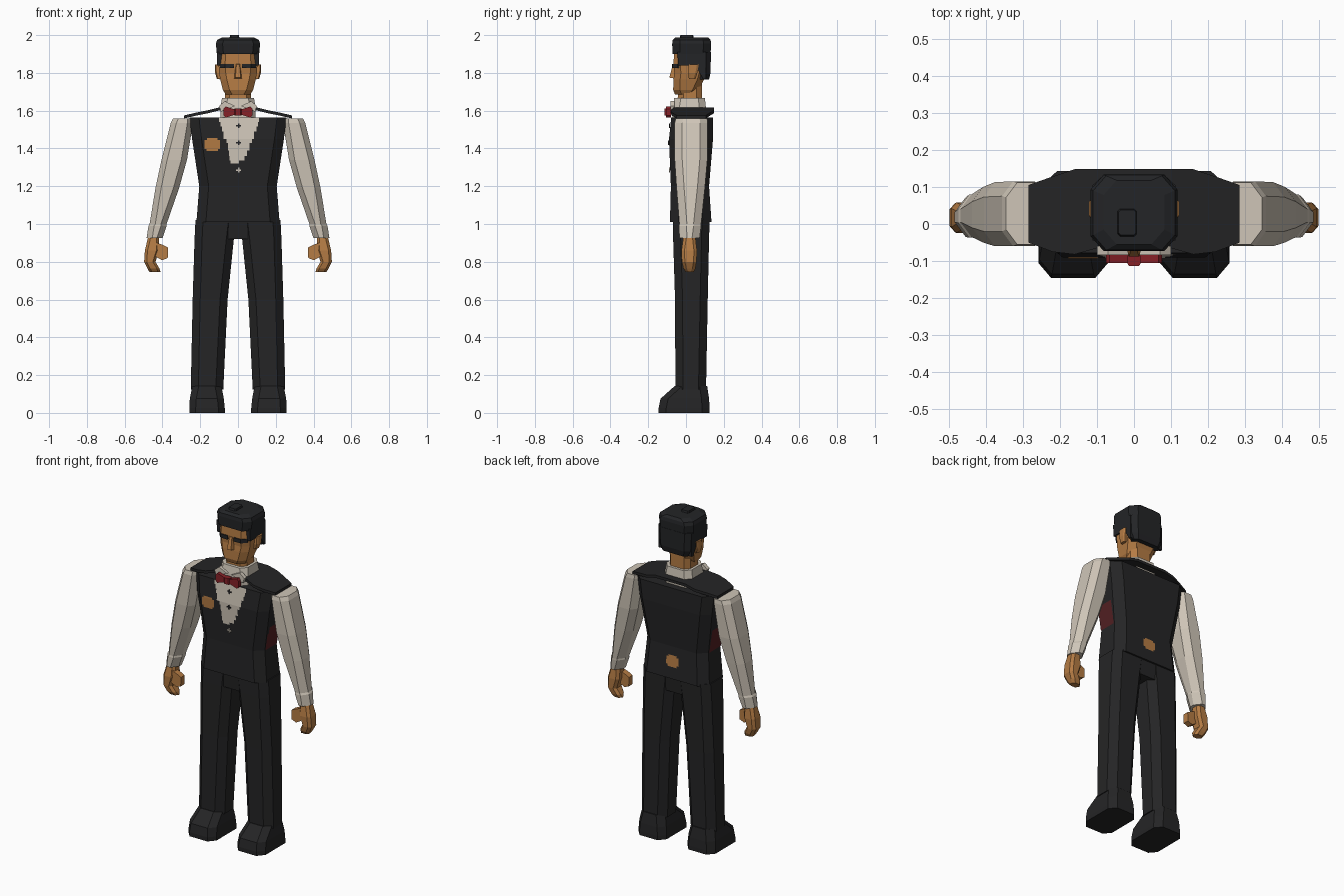
import bpy, bmesh
from mathutils import Vector


def material(name, rgb):
    m = bpy.data.materials.new(name)
    m.diffuse_color = (*rgb, 1)
    return m


BLACK = material("black cloth", (0.018, 0.018, 0.019))
HAIR = material("black hair", (0.017, 0.018, 0.020))
CREAM = material("cream shirt", (0.62, 0.56, 0.475))
SKIN = material("tan skin", (0.46, 0.20, 0.058))
RED = material("red silk", (0.24, 0.015, 0.020))
MAROON = material("maroon panel", (0.085, 0.014, 0.016))


def finish(name, bm, mat, mirror=False, fix=True):
    if fix:
        bmesh.ops.recalc_face_normals(bm, faces=bm.faces)
    me = bpy.data.meshes.new(name)
    bm.to_mesh(me)
    bm.free()
    me.materials.append(mat)
    ob = bpy.data.objects.new(name, me)
    bpy.context.collection.objects.link(ob)
    if mirror:
        ob.modifiers.new("mirror", 'MIRROR')
    return ob


def loft(name, rings, mat, mirror=False):
    """Skin a closed body through rings of equal point count."""
    bm = bmesh.new()
    vs = [[bm.verts.new(p) for p in r] for r in rings]
    n = len(vs[0])
    for a, b in zip(vs, vs[1:]):
        for i in range(n):
            j = (i + 1) % n
            bm.faces.new((a[i], a[j], b[j], b[i]))
    bm.faces.new(vs[0])
    bm.faces.new(vs[-1])
    return finish(name, bm, mat, mirror)


def octagon(z, x0, x1, y0, y1, cx, cy):
    """Chamfered rectangle at height z."""
    return [(x0 + cx, y0, z), (x1 - cx, y0, z), (x1, y0 + cy, z), (x1, y1 - cy, z),
            (x1 - cx, y1, z), (x0 + cx, y1, z), (x0, y1 - cy, z), (x0, y0 + cy, z)]


def body(name, rows, mat, cx, cy, mirror=False):
    """rows: z, x0, x1, y0, y1"""
    return loft(name, [octagon(*r, cx, cy) for r in rows], mat, mirror)


def prism(name, pts, a, b, axis, mat, mirror=False):
    """Extrude a side profile along x or a front profile along y."""
    put = (lambda p, d: (d, p[0], p[1])) if axis == 'x' else (lambda p, d: (p[0], d, p[1]))
    return loft(name, [[put(p, d) for p in pts] for d in (a, b)], mat, mirror)


# Waistcoat
VEST = [(1.01, 0.22, -0.085, 0.135), (1.20, 0.205, -0.08, 0.122),
        (1.45, 0.243, -0.09, 0.143), (1.565, 0.257, -0.078, 0.143)]
body("waistcoat", [(z, -w, w, a, b) for z, w, a, b in VEST], BLACK, 0.05, 0.045)


def at(z, k):
    """Waistcoat width, front or back depth at height z."""
    for p, q in zip(VEST, VEST[1:]):
        if z <= q[0] + 1e-6:
            return p[k] + (q[k] - p[k]) * (z - p[0]) / (q[0] - p[0])
    return VEST[-1][k]


SURF = {"front": (lambda u, z: (u, at(z, 2) - 0.003, z), Vector((0, -1, 0))),
        "back": (lambda u, z: (u, at(z, 3) + 0.003, z), Vector((0, 1, 0))),
        "right": (lambda u, z: (at(z, 1) + 0.003, u, z), Vector((1, 0, 0)))}


def patch(name, rows, side, mat, mirror=False):
    """Stepped inlay on the waistcoat; rows: z top, z bottom, left, right."""
    f, normal = SURF[side]
    bm = bmesh.new()
    for z1, z0, a, b in rows:
        face = bm.faces.new([bm.verts.new(f(u, z)) for u, z in ((a, z0), (b, z0), (b, z1), (a, z1))])
        face.normal_update()
        if face.normal.dot(normal) < 0:
            face.normal_flip()
    return finish(name, bm, mat, mirror, fix=False)


# Shirt front with stepped edges, and the badge-like inlays
patch("shirt_front", [(1.565, 1.54, -0.10, 0.112), (1.54, 1.515, -0.092, 0.105),
                      (1.515, 1.49, -0.085, 0.098), (1.49, 1.45, -0.078, 0.085),
                      (1.45, 1.43, -0.06, 0.075), (1.43, 1.39, -0.052, 0.062),
                      (1.39, 1.36, -0.048, 0.048), (1.36, 1.335, -0.045, 0.035),
                      (1.335, 1.32, -0.04, 0.005)], "front", CREAM)


def blob(name, x, z, side):
    patch(name, [(z + 0.035, z + 0.025, x - 0.028, x + 0.028), (z + 0.025, z - 0.022, x - 0.041, x + 0.041),
                 (z - 0.022, z - 0.034, x - 0.03, x + 0.03)], side, SKIN)


blob("chest_inlay", -0.137, 1.42, "front")
blob("back_inlay", 0.0, 1.115, "back")
patch("side_panel", [(1.34, 1.30, -0.025, 0.075), (1.30, 1.20, -0.035, 0.075)], "right", MAROON, True)

# Buttons as small crosses
for i, (z, mat) in enumerate([(1.52, BLACK), (1.43, BLACK), (1.285, CREAM)]):
    for w, h in ((0.013, 0.004), (0.004, 0.013)):
        y = at(z, 2) - 0.006
        prism(f"button_{i}", [(0.003 - w, z - h), (0.003 + w, z - h), (0.003 + w, z + h), (0.003 - w, z + h)],
              y, y + 0.005, 'y', mat)

# Sloped shoulder yoke
half = [(0.285, -0.05, 0.105, 1.575), (0.22, -0.075, 0.128, 1.59),
        (0.16, -0.082, 0.148, 1.602), (0.10, -0.065, 0.148, 1.617)]
stations = [(-x, a, b, z) for x, a, b, z in half] + half[::-1]
loft("shoulder_yoke", [[(x, a, z - 0.016), (x, b, z - 0.016), (x, b, z), (x, a, z)]
                       for x, a, b, z in stations], BLACK)

# Collar, collar wings and bow tie
body("collar", [(1.55, -0.092, 0.092, -0.072, 0.10), (1.62, -0.092, 0.092, -0.07, 0.105),
                (1.667, -0.085, 0.085, -0.062, 0.10)], CREAM, 0.03, 0.035)
prism("collar_wing", [(0.015, 1.625), (0.09, 1.595), (0.10, 1.625), (0.07, 1.65)],
      -0.083, -0.06, 'y', CREAM, True)
prism("bow_wing", [(0.008, 1.582), (0.066, 1.563), (0.076, 1.575), (0.076, 1.61), (0.066, 1.622), (0.008, 1.604)],
      -0.105, -0.08, 'y', RED, True)
body("bow_knot", [(1.575, -0.018, 0.018, -0.113, -0.08), (1.612, -0.018, 0.018, -0.113, -0.08)], RED, 0.005, 0.006)

# Sleeves with cuffs
body("sleeve", [(0.925, 0.40, 0.484, -0.035, 0.072), (0.99, 0.378, 0.474, -0.037, 0.08),
                (1.0, 0.378, 0.468, -0.035, 0.08), (1.19, 0.312, 0.437, -0.05, 0.10),
                (1.34, 0.27, 0.405, -0.06, 0.113), (1.535, 0.238, 0.356, -0.06, 0.115),
                (1.558, 0.236, 0.345, -0.055, 0.112)], CREAM, 0.03, 0.04, True)

# Hands
body("hand", [(0.745, 0.41, 0.468, 0.0, 0.04), (0.765, 0.416, 0.48, -0.014, 0.05),
              (0.80, 0.437, 0.497, -0.022, 0.056), (0.86, 0.418, 0.493, -0.024, 0.058),
              (0.93, 0.418, 0.476, -0.014, 0.05)], SKIN, 0.014, 0.016, True)
prism("thumb", [(0.372, 0.82), (0.402, 0.808), (0.44, 0.83), (0.43, 0.90), (0.40, 0.89), (0.37, 0.875)],
      -0.018, 0.018, 'y', SKIN, True)

# Trousers
body("trouser_leg", [(0.125, 0.078, 0.25, -0.056, 0.106), (0.60, 0.055, 0.24, -0.058, 0.115),
                     (0.92, 0.022, 0.23, -0.068, 0.122), (1.02, 0.01, 0.225, -0.07, 0.125)],
     BLACK, 0.04, 0.04, True)
body("trouser_seat", [(0.92, -0.16, 0.16, -0.06, 0.115), (1.02, -0.16, 0.16, -0.07, 0.125)], BLACK, 0.03, 0.03)

# Shoes
body("shoe", [(0.0, 0.07, 0.258, -0.145, 0.125), (0.025, 0.07, 0.258, -0.145, 0.125),
              (0.075, 0.075, 0.255, -0.135, 0.122), (0.142, 0.088, 0.242, -0.06, 0.112)],
     BLACK, 0.034, 0.04, True)

# Neck and head
body("neck", [(1.64, -0.07, 0.07, -0.045, 0.085), (1.75, -0.07, 0.07, -0.04, 0.085)], SKIN, 0.025, 0.03)
body("head", [(1.685, -0.065, 0.065, -0.058, 0.045), (1.71, -0.08, 0.08, -0.068, 0.07),
              (1.765, -0.094, 0.094, -0.066, 0.095), (1.80, -0.10, 0.10, -0.062, 0.105),
              (1.85, -0.103, 0.103, -0.066, 0.11), (1.93, -0.10, 0.10, -0.062, 0.11)], SKIN, 0.035, 0.035)
loft("nose", [[(-0.024, -0.05, 1.768), (0.024, -0.05, 1.768), (0.014, -0.088, 1.775), (-0.014, -0.088, 1.775)],
              [(-0.014, -0.05, 1.85), (0.014, -0.05, 1.85), (0.008, -0.07, 1.845), (-0.008, -0.07, 1.845)]], SKIN)
body("ear", [(1.768, 0.085, 0.112, 0.015, 0.05), (1.80, 0.085, 0.121, 0.012, 0.06),
             (1.845, 0.085, 0.122, 0.015, 0.068)], SKIN, 0.006, 0.01, True)
loft("brow", [[(0.02, -0.073, z0), (0.068, -0.071, z0), (0.094, -0.045, z0), (0.094, -0.03, z0), (0.02, -0.03, z0)]
              for z0 in (1.825, 1.848)], HAIR, True)

# Hair: cap, side panels, back and top tuft
body("hair_cap", [(1.90, -0.112, 0.112, -0.072, 0.13), (1.955, -0.117, 0.117, -0.073, 0.133),
                  (1.975, -0.11, 0.11, -0.07, 0.13), (1.988, -0.082, 0.082, -0.055, 0.118)], HAIR, 0.035, 0.04)
prism("hair_side", [(-0.045, 1.91), (-0.042, 1.838), (0.05, 1.838), (0.078, 1.79), (0.09, 1.768),
                    (0.105, 1.768), (0.105, 1.91)], 0.08, 0.112, 'x', HAIR, True)
body("hair_back", [(1.765, -0.098, 0.098, 0.06, 0.122), (1.80, -0.108, 0.108, 0.07, 0.13),
                   (1.91, -0.112, 0.112, 0.05, 0.132)], HAIR, 0.03, 0.028)
body("hair_tuft", [(1.97, -0.047, 0.01, -0.038, 0.045), (2.0, -0.042, 0.005, -0.03, 0.038)], HAIR, 0.006, 0.006)
